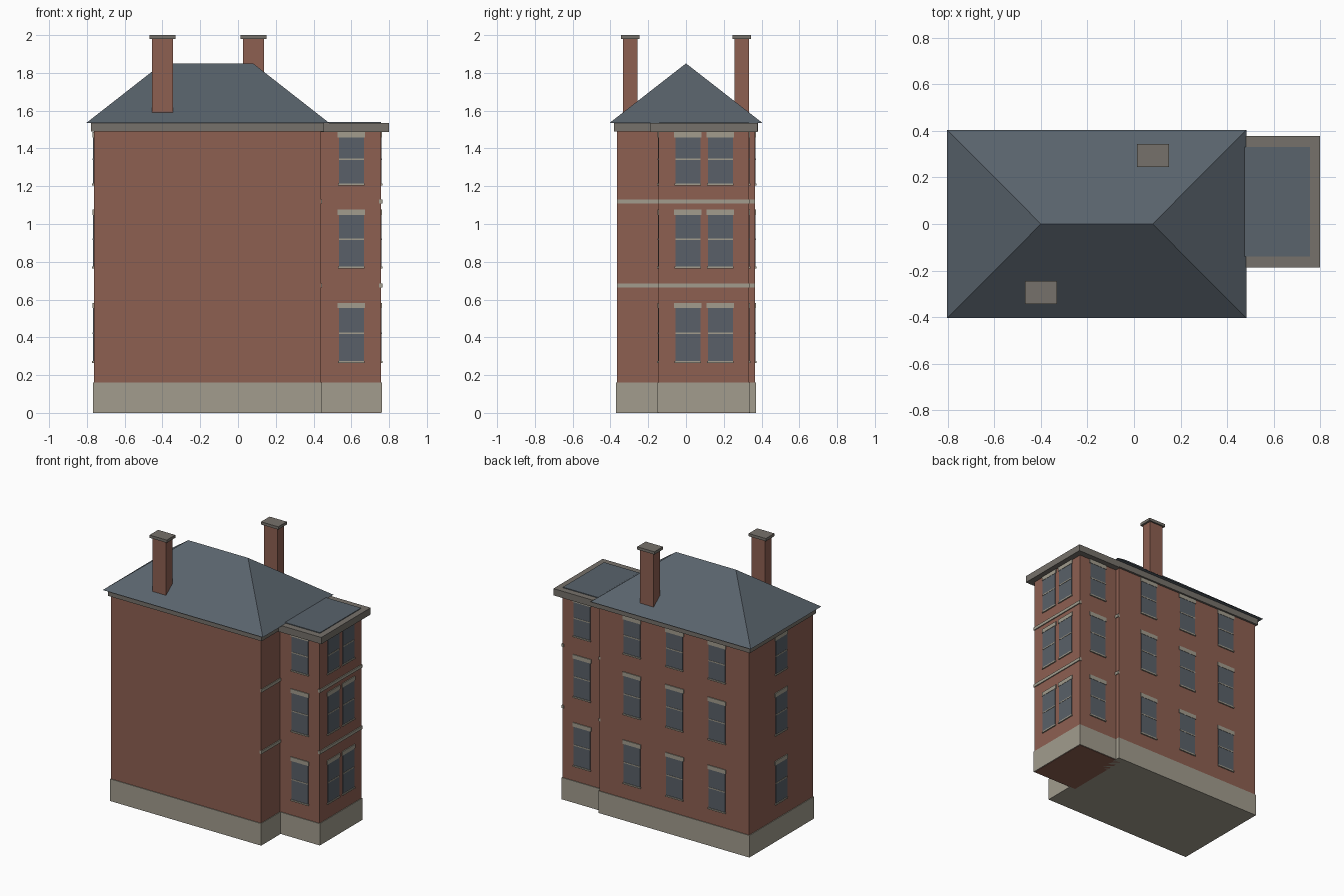
import bpy
import bmesh

old = bpy.data.objects.get("Cube")
if old:
    bpy.data.objects.remove(old, do_unlink=True)


def material(name, rgb):
    m = bpy.data.materials.new(name)
    m.use_nodes = True
    color = (*rgb, 1)
    m.diffuse_color = color
    node = next(n for n in m.node_tree.nodes if n.type == "BSDF_PRINCIPLED")
    node.inputs["Base Color"].default_value = color
    return m


brick = material("red brick", (0.27, 0.115, 0.083))
stone = material("pale stone", (0.36, 0.335, 0.27))
trim = material("grey trim stone", (0.18, 0.165, 0.145))
slate = material("roof slate", (0.10, 0.125, 0.15))
glass = material("window glass", (0.10, 0.118, 0.14))


def finish(name, bm, mat):
    bmesh.ops.recalc_face_normals(bm, faces=bm.faces)
    mesh = bpy.data.meshes.new(name)
    bm.to_mesh(mesh)
    bm.free()
    mesh.materials.append(mat)
    obj = bpy.data.objects.new(name, mesh)
    bpy.context.collection.objects.link(obj)
    return obj


def box(name, xs, ys, zs, mat):
    """Axis-aligned box given its (min, max) range on each axis."""
    bm = bmesh.new()
    bmesh.ops.create_cube(bm, size=1)
    for v in bm.verts:
        for i, (lo, hi) in enumerate((xs, ys, zs)):
            v.co[i] = hi if v.co[i] > 0 else lo
    return finish(name, bm, mat)


def grow(span, d):
    return (span[0] - d, span[1] + d)


# Brick volumes
main_x, main_y = (-0.763, 0.44), (-0.365, 0.365)
wing_x, wing_y = (0.40, 0.757), (-0.145, 0.333)
box("main_walls", main_x, main_y, (0.01, 1.5), brick)
box("wing_walls", wing_x, wing_y, (0, 1.5), brick)

# Stone plinths
box("main_plinth", grow(main_x, 0.005), grow(main_y, 0.005), (0, 0.16), stone)
box("wing_plinth", grow(wing_x, 0.005), grow(wing_y, 0.005), (0.002, 0.16), stone)

# Cornices
box("main_cornice", grow(main_x, 0.016), grow(main_y, 0.015), (1.49, 1.535), trim)
box("wing_cornice", (0.44, 0.80), (-0.187, 0.378), (1.487, 1.536), trim)
box("wing_flat_roof", (0.42, 0.756), (-0.14, 0.332), (1.53, 1.541), slate)

# Hipped main roof
bm = bmesh.new()
eaves = [bm.verts.new((x, y, 1.535)) for x, y in
         ((-0.803, -0.405), (0.483, -0.405), (0.483, 0.405), (-0.803, 0.405))]
west, east = [bm.verts.new((x, 0, 1.85)) for x in (-0.4, 0.08)]
a, b, c, d = eaves
for corners in ((a, b, east, west), (c, d, west, east), (b, c, east), (d, a, west), (d, c, b, a)):
    bm.faces.new(corners)
finish("main_roof", bm, slate)

# Chimneys with caps
for side, x, y in (("front", -0.4, -0.295), ("back", 0.082, 0.295)):
    xs, ys = (x - 0.055, x + 0.055), (y - 0.038, y + 0.038)
    box(side + "_chimney", xs, ys, (1.55, 1.985), brick)
    box(side + "_chimney_cap", grow(xs, 0.014), grow(ys, 0.011), (1.98, 2.0), trim)


def plate(name, wall, span, zs, depth, mat):
    """Thin plate standing proud of a wall given as (axis, position, direction)."""
    axis, pos, sign = wall
    across = tuple(sorted((pos - sign * 0.01, pos + sign * depth)))
    if axis == "x":
        box(name, across, span, zs, mat)
    else:
        box(name, span, across, zs, mat)


def window(name, wall, center, z0, z1):
    span = (center - 0.066, center + 0.066)
    mid = (z0 + z1) / 2 + 0.008
    plate(name + "_glass", wall, span, (z0, z1), 0.004, glass)
    plate(name + "_meeting_bar", wall, span, (mid - 0.004, mid + 0.004), 0.006, stone)
    plate(name + "_sill", wall, grow(span, 0.004), (z0 - 0.005, z0 + 0.005), 0.009, stone)
    plate(name + "_lintel", wall, grow(span, 0.007), (z1 - 0.002, z1 + 0.027), 0.006, stone)


# Windows, three storeys on each glazed wall
facades = {
    "wing_front": (("y", wing_y[0], -1), (0.6,)),
    "wing_back": (("y", wing_y[1], 1), (0.6,)),
    "wing_end": (("x", wing_x[1], 1), (0.01, 0.182)),
    "main_back": (("y", main_y[1], 1), (0.177, -0.165, -0.505)),
    "main_end": (("x", main_x[0], -1), (0,)),
}
storeys = {"ground": (0.27, 0.556), "middle": (0.77, 1.05), "top": (1.21, 1.46)}
for facade, (wall, centers) in facades.items():
    for storey, (z0, z1) in storeys.items():
        for i, center in enumerate(centers):
            window(f"{facade}_{storey}_window_{i + 1}", wall, center, z0, z1)

# String courses on the left end walls
for level, z in (("lower", 0.674), ("upper", 1.12)):
    zs = (z - 0.011, z + 0.011)
    plate(level + "_wing_band", ("x", wing_x[1], 1), grow(wing_y, 0.004), zs, 0.007, stone)
    plate(level + "_main_band", ("x", main_x[1], 1), main_y, zs, 0.006, stone)
